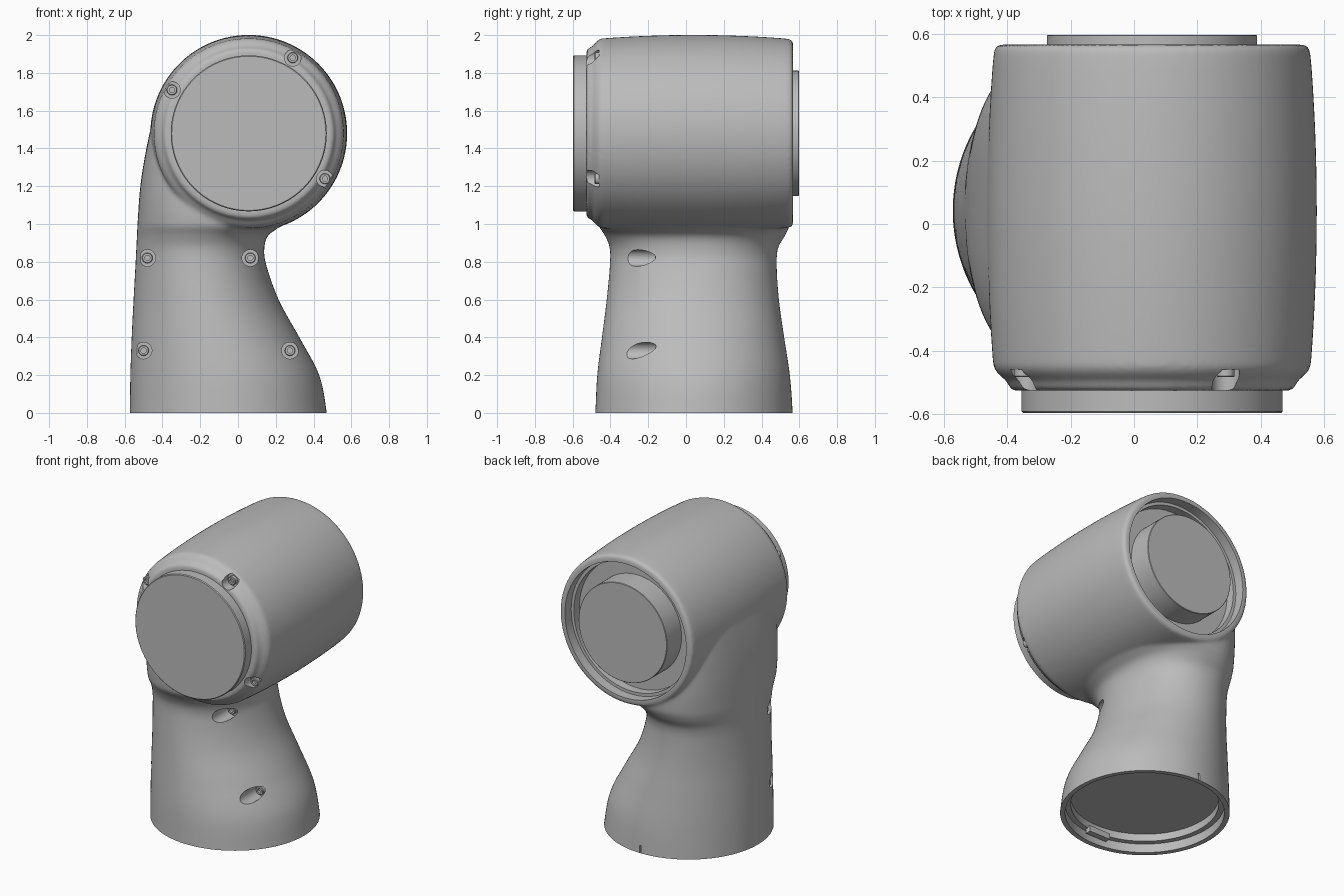
import bpy
import bmesh
from math import cos, sin, pi, copysign
from mathutils import Vector

cube = bpy.data.objects.get("Cube")
if cube:
    bpy.data.objects.remove(cube, do_unlink=True)

grey = bpy.data.materials.new("satin_grey")
grey.use_nodes = True
tone = (0.5, 0.5, 0.5, 1)
grey.diffuse_color = tone
grey.node_tree.nodes["Principled BSDF"].inputs["Base Color"].default_value = tone

HUB_X, HUB_Z = 0.057, 1.48       # drum axis, running along y
BASE_X, BASE_Y = -0.05, 0.043    # centre of the round foot


def lathe_y(profile, x=HUB_X, z=HUB_Z, sides=96):
    """Rings around an axis along y, from (y, radius) pairs."""
    turns = [2 * pi * i / sides for i in range(sides)]
    return [[Vector((x + r * cos(t), y, z + r * sin(t))) for t in turns] for y, r in profile]


def lathe_z(profile, x=BASE_X, y=BASE_Y, sides=96):
    """Rings around an upright axis, from (z, radius) pairs."""
    turns = [2 * pi * i / sides for i in range(sides)]
    return [[Vector((x + r * cos(t), y + r * sin(t), z)) for t in turns] for z, r in profile]


def box(low, high):
    (x0, y0, z0), (x1, y1, z1) = low, high
    return [[Vector(p) for p in ((x0, y0, z), (x1, y0, z), (x1, y1, z), (x0, y1, z))]
            for z in (z0, z1)]


def make(name, *lofts):
    """Skin each list of rings into a capped solid and join them in one object."""
    bm = bmesh.new()
    for rings in lofts:
        verts = [[bm.verts.new(p) for p in ring] for ring in rings]
        n = len(verts[0])
        for a, b in zip(verts, verts[1:]):
            for i in range(n):
                j = (i + 1) % n
                bm.faces.new((a[i], a[j], b[j], b[i]))
        bm.faces.new(verts[0][::-1])
        bm.faces.new(verts[-1])
    bmesh.ops.recalc_face_normals(bm, faces=bm.faces[:])
    mesh = bpy.data.meshes.new(name)
    bm.to_mesh(mesh)
    bm.free()
    mesh.materials.append(grey)
    obj = bpy.data.objects.new(name, mesh)
    bpy.context.collection.objects.link(obj)
    return obj


def shade(obj, angle=0.6):
    bpy.ops.object.select_all(action='DESELECT')
    obj.select_set(True)
    bpy.context.view_layer.objects.active = obj
    bpy.ops.object.shade_smooth_by_angle(angle=angle)


def boolean(obj, other, operation):
    mod = obj.modifiers.new(operation.lower(), 'BOOLEAN')
    mod.operation, mod.object, mod.solver = operation, other, 'EXACT'
    other.hide_render = True


# Column outline: height, low x, high x, front y, back y, squareness
rows = [Vector(r) for r in (
    (-0.1, -0.575, 0.475, -0.485, 0.567, 2),
    (0, -0.573, 0.47, -0.48, 0.565, 2),
    (0.2, -0.57, 0.43, -0.47, 0.55, 2),
    (0.4, -0.563, 0.325, -0.445, 0.52, 2),
    (0.6, -0.553, 0.215, -0.42, 0.492, 2),
    (0.8, -0.542, 0.145, -0.402, 0.48, 2.1),
    (0.88, -0.538, 0.14, -0.405, 0.49, 2.2),
    (0.94, -0.535, 0.16, -0.43, 0.525, 2.3),
    (1.0, -0.532, 0.23, -0.465, 0.55, 2.5),
    (1.2, -0.517, 0.2, -0.47, 0.555, 2.8),
    (1.4, -0.485, 0.15, -0.465, 0.555, 3),
    (1.6, -0.437, 0.1, -0.45, 0.54, 3),
    (1.72, -0.385, 0.1, -0.43, 0.52, 3),
)]


def spline(points, steps=6):
    """Smooth curve through the points."""
    out = []
    for i in range(len(points) - 1):
        b, c = points[i], points[i + 1]
        a, d = points[max(i - 1, 0)], points[min(i + 2, len(points) - 1)]
        m0 = (c - a) * ((c[0] - b[0]) / (c[0] - a[0]))
        m1 = (d - b) * ((c[0] - b[0]) / (d[0] - b[0]))
        for k in range(steps):
            t = k / steps
            out.append(b * (2 * t**3 - 3 * t**2 + 1) + m0 * (t**3 - 2 * t**2 + t)
                       + c * (3 * t**2 - 2 * t**3) + m1 * (t**3 - t**2))
    return out + [points[-1]]


def section(row, sides=96):
    z, x0, x1, y0, y1, power = row
    ring = []
    for i in range(sides):
        c, s = cos(2 * pi * i / sides), sin(2 * pi * i / sides)
        u = copysign(abs(c) ** (2 / power), c)
        v = copysign(abs(s) ** (2 / power), s)
        ring.append(Vector(((x0 + x1) / 2 + u * (x1 - x0) / 2,
                            (y0 + y1) / 2 + v * (y1 - y0) / 2, z)))
    return ring


# Housing: barrel drum with a stepped front collar, blended into the column
barrel = [(y, 0.521 - 0.08 * (y - 0.04) ** 2)
          for y in [-0.45 + 0.05 * i for i in range(20)]]
collar = [(-0.527, 0.446), (-0.505, 0.455), (-0.492, 0.462), (-0.484, 0.475), (-0.468, 0.492)]
housing = make("housing", [section(r) for r in spline(rows)])
drum = make("drum_form", lathe_y(collar + barrel + [(0.55, 0.499), (0.567, 0.488)]))
boolean(housing, drum, 'UNION')
remesh = housing.modifiers.new("blend", 'REMESH')
remesh.mode, remesh.voxel_size = 'VOXEL', 0.011
smooth = housing.modifiers.new("soften", 'SMOOTH')
smooth.factor, smooth.iterations = 0.5, 8

# Screw seats: x, z and floor depth
seats = [(-0.35, 1.71, -0.46), (0.29, 1.88, -0.46), (0.46, 1.24, -0.46)]
seats += [(x, z, -0.14) for x, z in ((-0.48, 0.82), (0.065, 0.82), (-0.5, 0.33), (0.275, 0.33))]

# Cutters: hollow foot, back recess, foot slit and screw bores
cutter = make(
    "cutter",
    lathe_z([(-0.3, 0.8), (0, 0.8), (0, 0.49), (0.06, 0.49), (0.06, 0.455), (0.11, 0.455)]),
    lathe_y([(0.7, 0.455), (0.5, 0.455), (0.5, 0.435), (0.44, 0.435)]),
    box((-0.056, 0.536, 0.001), (-0.044, 0.62, 0.05)),
    *[lathe_y([(-0.7, 0.044), (floor, 0.044)], x, z, 32) for x, z, floor in seats])
boolean(housing, cutter, 'DIFFERENCE')

# Bake the housing and drop its helpers
graph = bpy.context.evaluated_depsgraph_get()
baked = bpy.data.meshes.new_from_object(housing.evaluated_get(graph))
housing.modifiers.clear()
housing.data = baked
baked.materials.clear()
baked.materials.append(grey)
for poly in baked.polygons:
    poly.material_index = 0
for helper in (drum, cutter):
    bpy.data.objects.remove(helper, do_unlink=True)
shade(housing)

# Joint discs
shade(make("front_disc", lathe_y([(-0.5, 0.413), (-0.592, 0.413), (-0.597, 0.408)])))
shade(make("back_disc", lathe_y([(0.42, 0.332), (0.595, 0.332), (0.598, 0.329)])))

# Socket screws sitting in the bores
for i, (x, z, floor) in enumerate(seats):
    head = [(floor + 0.01, 0.028), (floor - 0.02, 0.028), (floor - 0.024, 0.025),
            (floor - 0.024, 0.014), (floor - 0.008, 0.014)]
    shade(make(f"screw_{i + 1}", lathe_y(head, x, z, 24)))

# Small connector tab inside the foot
make("connector_tab", box((-0.13, -0.425, 0.03), (0.03, -0.385, 0.07)))
